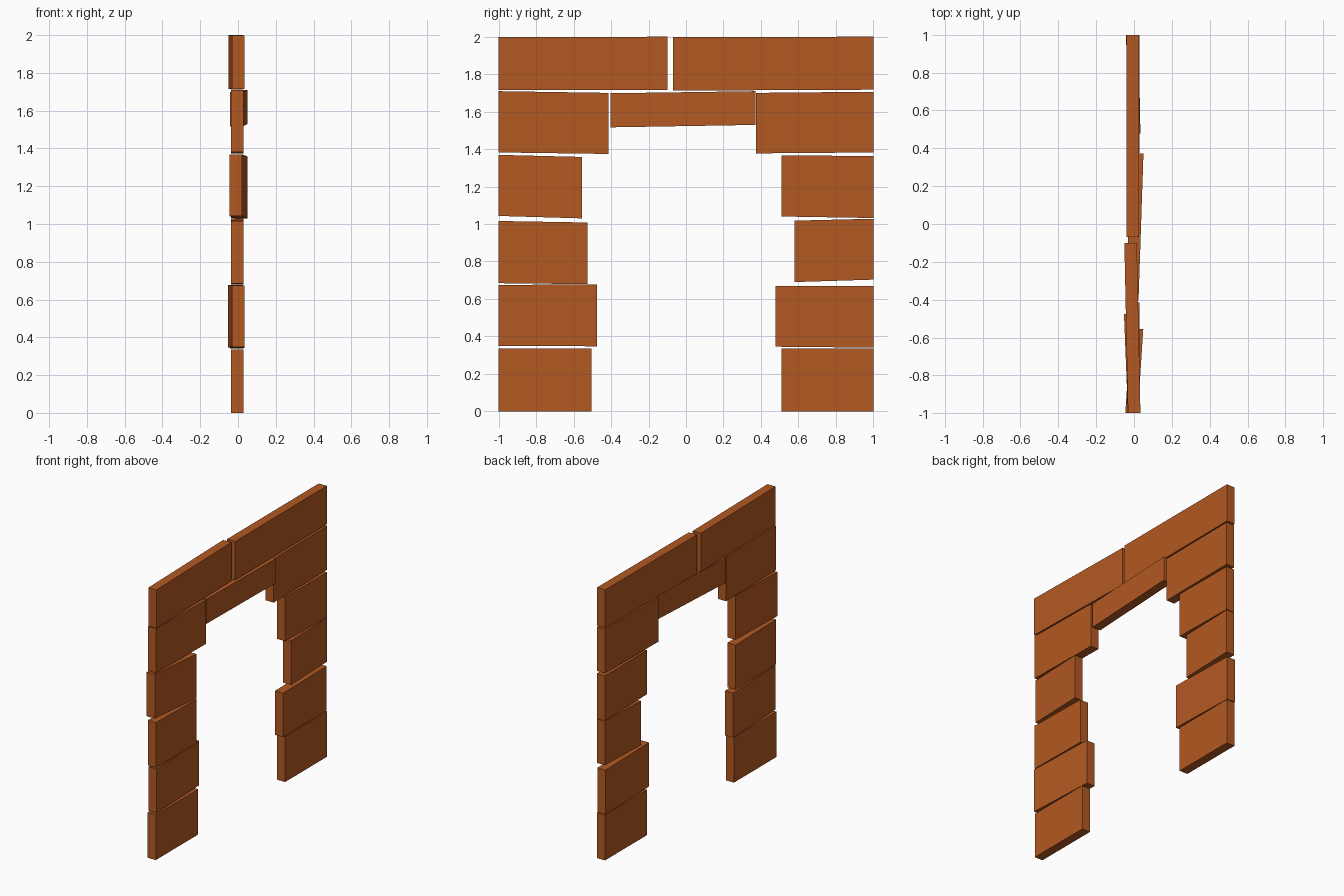
import bpy, bmesh

if "Cube" in bpy.data.objects:
    bpy.data.objects.remove(bpy.data.objects["Cube"])

brick = bpy.data.materials.new("terracotta_brick")
brick.diffuse_color = (0.45, 0.1, 0.016, 1)
brick.use_nodes = True
brick.node_tree.nodes["Principled BSDF"].inputs["Base Color"].default_value = brick.diffuse_color
THICK = 0.066


def add_block(name, a, b):
    """Block between two ends, each end = (y, bottom z, top z, x of its -x face)."""
    bm = bmesh.new()
    rings = []
    for y, z0, z1, x in (a, b):
        rings.append([bm.verts.new(p) for p in
                      ((x, y, z0), (x + THICK, y, z0), (x + THICK, y, z1), (x, y, z1))])
    bm.faces.new(rings[0])
    bm.faces.new(rings[1][::-1])
    for i in range(4):
        j = (i + 1) % 4
        bm.faces.new((rings[0][i], rings[1][i], rings[1][j], rings[0][j]))
    bmesh.ops.recalc_face_normals(bm, faces=bm.faces[:])
    mesh = bpy.data.meshes.new(name)
    bm.to_mesh(mesh)
    bm.free()
    mesh.materials.append(brick)
    bpy.context.collection.objects.link(bpy.data.objects.new(name, mesh))


# near jamb blocks (outer end at y = -1), bottom to top: outer end, inner end
near = [
    ((-1, 0, .335, -.038), (-.505, 0, .335, -.038)),
    ((-1, .35, .675, -.032), (-.475, .347, .677, -.053)),
    ((-1, .684, 1.016, -.037), (-.525, .679, 1.008, -.037)),
    ((-1, 1.043, 1.369, -.046), (-.555, 1.03, 1.358, -.017)),
    ((-1, 1.382, 1.709, -.037), (-.415, 1.374, 1.70, -.037)),
]
# far jamb blocks (outer end at y = 1)
far = [
    ((.51, 0, .335, -.038), (1, 0, .335, -.038)),
    ((.478, .345, .67, -.032), (1, .34, .668, -.042)),
    ((.58, .69, 1.018, -.037), (1, .703, 1.028, -.037)),
    ((.51, 1.04, 1.366, -.037), (1, 1.032, 1.363, -.037)),
    ((.375, 1.377, 1.70, -.037), (1, 1.382, 1.706, -.037)),
]
for side, blocks in (("near", near), ("far", far)):
    for i, (a, b) in enumerate(blocks):
        add_block(f"{side}_jamb_block_{i + 1}", a, b)

# lintel over the opening and the two top course blocks
add_block("lintel", (-.403, 1.516, 1.698, -.042), (.372, 1.529, 1.709, -.016))
add_block("top_block_near", (-1, 1.715, 1.997, -.032), (-.1, 1.715, 2, -.051))
add_block("top_block_far", (-.07, 1.712, 1.998, -.04), (1, 1.717, 2, -.04))
